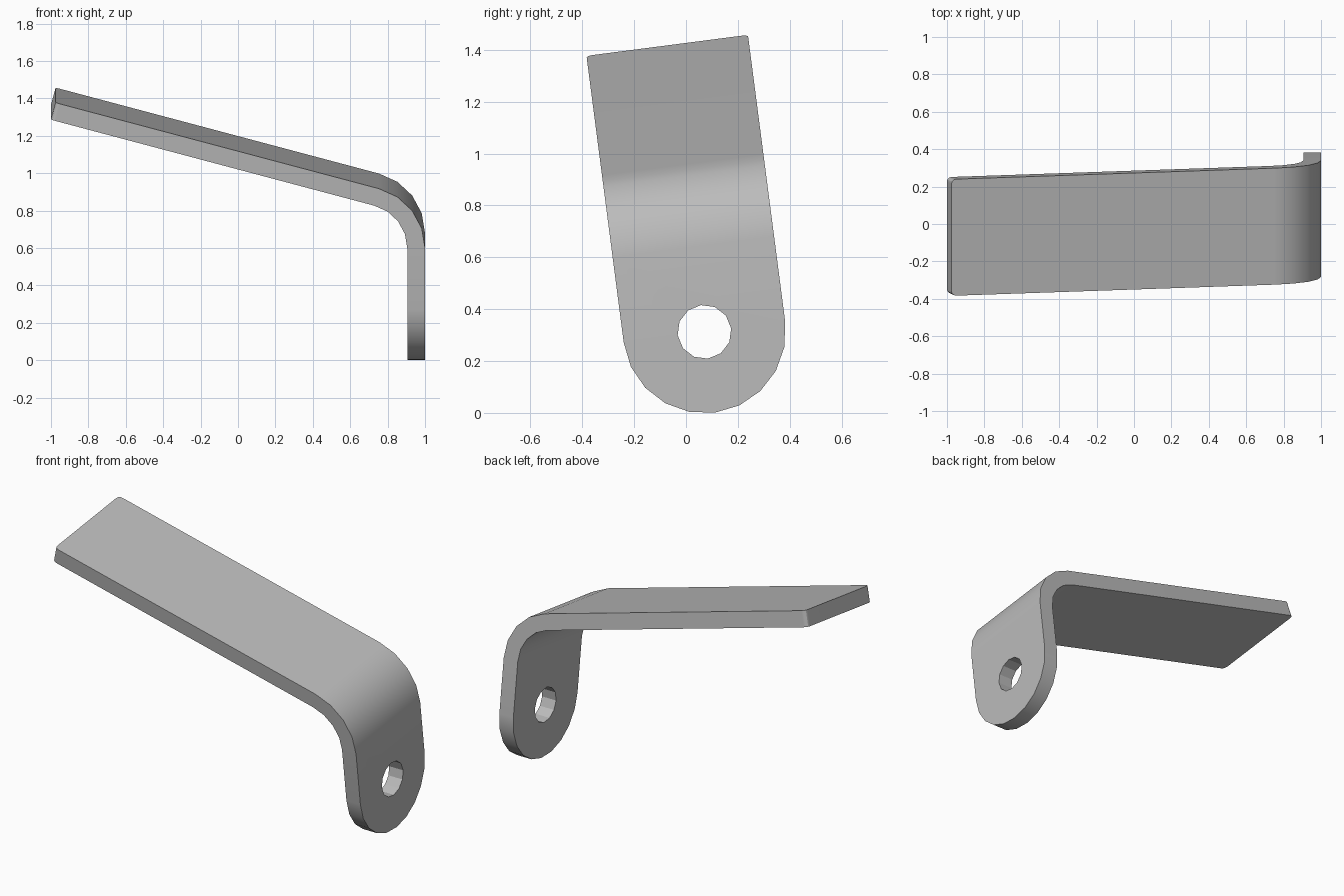
import bpy
import bmesh
from math import sin, cos, tan, radians, pi
from mathutils import Matrix

cube = bpy.data.objects.get("Cube")
if cube:
    bpy.data.objects.remove(cube)

HALF = 0.314          # half width of the strip, also the radius of the round end
THICK = 0.095
BEND = radians(75)
R_OUT = 0.332
R_IN = R_OUT - THICK
BEND_Z = 0.33         # height above the hole where the bend starts
ARM_END_X = -0.976
CORNER = 0.025        # small rounding of the arm's free corners
TILT = radians(7.4)

steel = bpy.data.materials.new("grey steel")
steel.use_nodes = True
colour = (0.5, 0.5, 0.5, 1)
steel.diffuse_color = colour
steel.node_tree.nodes["Principled BSDF"].inputs["Base Color"].default_value = colour

# Stations along the strip: outer point, inner point, half width
stations = []
for i in range(6):                                # round end of the leg
    a = radians(90 - 18 * i)
    z = -HALF * sin(a)
    stations.append(((1, z), (1 - THICK, z), HALF * cos(a)))
cx = 1 - R_OUT
for i in range(5):                                # bend
    a = BEND * i / 4
    stations.append(((cx + R_OUT * cos(a), BEND_Z + R_OUT * sin(a)),
                     (cx + R_IN * cos(a), BEND_Z + R_IN * sin(a)), HALF))
out_end, in_end, _ = stations[-1]
length = (out_end[0] - ARM_END_X) / sin(BEND)
for i in range(4):                                # arm with rounded corners
    a = radians(30 * i)
    d = length - CORNER + CORNER * sin(a)
    dx, dz = -sin(BEND) * d, cos(BEND) * d
    stations.append(((out_end[0] + dx, out_end[1] + dz),
                     (in_end[0] + dx, in_end[1] + dz),
                     HALF - CORNER * (1 - cos(a))))

# Skin the stations into a closed strip
bm = bmesh.new()
rings = []
for (xo, zo), (xi, zi), h in stations:
    rings.append([bm.verts.new(p) for p in
                  ((xo, -h, zo), (xo, h, zo), (xi, h, zi), (xi, -h, zi))])
for a, b in zip(rings, rings[1:]):
    for k in range(4):
        n = (k + 1) % 4
        bm.faces.new((a[k], a[n], b[n], b[k]))
bm.faces.new(rings[-1])
bmesh.ops.remove_doubles(bm, verts=bm.verts, dist=0.0005)
bmesh.ops.recalc_face_normals(bm, faces=bm.faces)
mesh = bpy.data.meshes.new("bent_bracket")
bm.to_mesh(mesh)
bm.free()
bracket = bpy.data.objects.new("bent_bracket", mesh)
bpy.context.collection.objects.link(bracket)
mesh.materials.append(steel)

# Bolt hole through the leg
bpy.ops.mesh.primitive_cylinder_add(vertices=12, radius=0.104, depth=0.4,
                                    location=(0.95, 0, 0), rotation=(0, pi / 2, 0))
cutter = bpy.context.object
cutter.name = "hole_cutter"
cutter.hide_render = True
cutter.data.materials.append(steel)
cut = bracket.modifiers.new("bolt_hole", 'BOOLEAN')
cut.object = cutter
cut.operation = 'DIFFERENCE'
cut.solver = 'EXACT'
bpy.ops.object.select_all(action='DESELECT')
bpy.context.view_layer.objects.active = bracket
bracket.select_set(True)
bpy.ops.object.modifier_apply(modifier=cut.name)
bpy.data.objects.remove(cutter)

# Lean the bracket about its hole and set it on the ground
bracket.data.transform(Matrix.Translation((0, 0.071, 0.3125)) @ Matrix.Rotation(TILT, 4, 'X'))

# Smooth bend, crisp edges and hole facets
bpy.ops.object.shade_smooth_by_angle(angle=radians(25))
weighted = bracket.modifiers.new("weighted_normals", 'WEIGHTED_NORMAL')
weighted.keep_sharp = True
